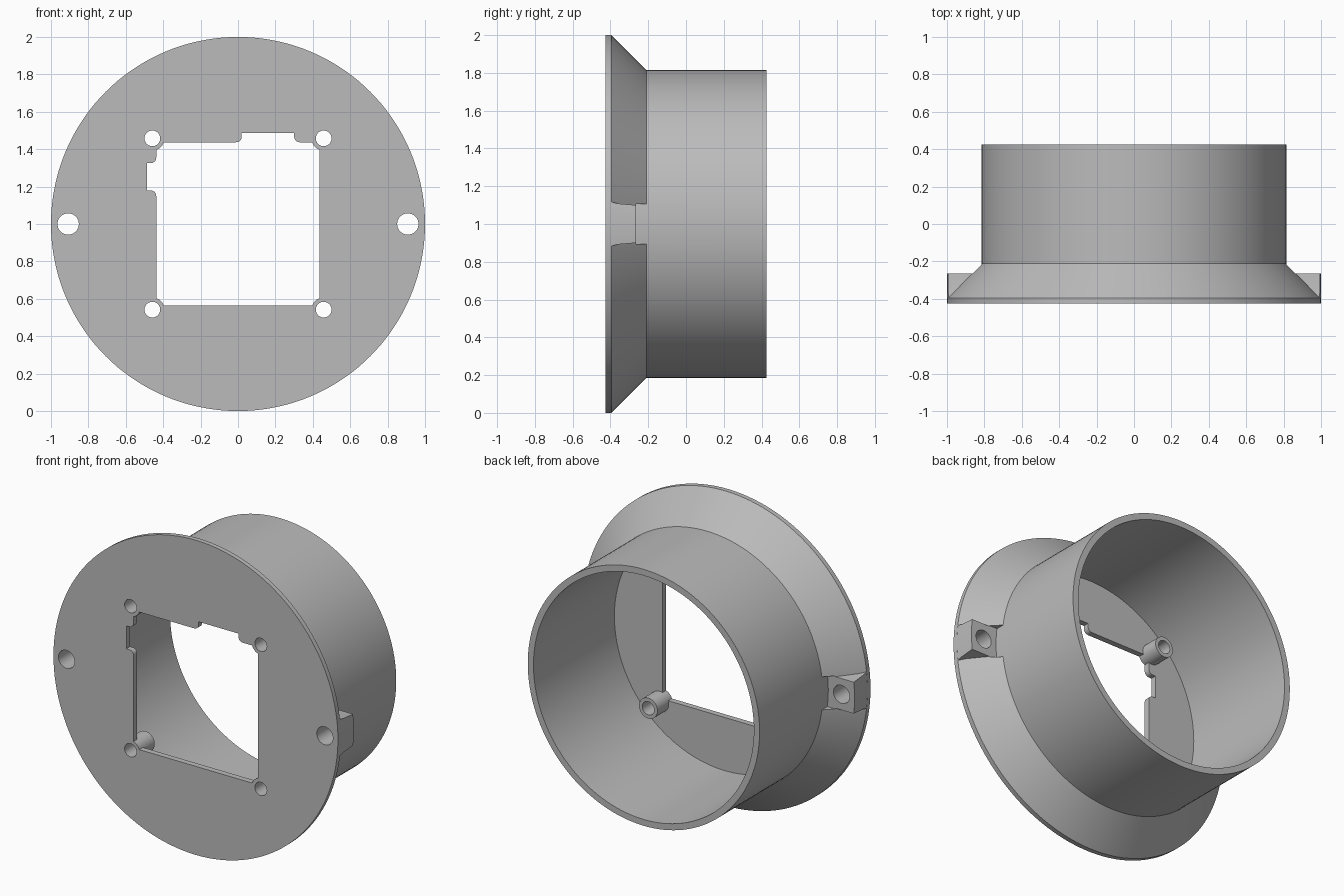
import bpy, bmesh, math

cube = bpy.data.objects.get("Cube")
if cube:
    bpy.data.objects.remove(cube, do_unlink=True)

FRONT, BACK = -0.425, 0.425
RIM, SEAT, NECK = -0.395, -0.265, -0.21      # rim edge, lug seat, end of cone
TUBE_R, BORE_R, FLOOR = 0.815, 0.775, -0.388
MID = 1.0                                    # height of the axis
HALF, NOTCH, R = 0.437, 0.487, 0.03          # opening half size, notch depth, rounding

mat = bpy.data.materials.new("light grey")
mat.use_nodes = True
GREY = (0.5, 0.5, 0.5, 1)
mat.diffuse_color = GREY
mat.node_tree.nodes["Principled BSDF"].inputs["Base Color"].default_value = GREY


def loft(name, sections):
    """Closed solid through (y, [(x, z), ...]) sections along the axis."""
    bm = bmesh.new()
    rings = [[bm.verts.new((x, y, z + MID)) for x, z in pts] for y, pts in sections]
    n = len(rings[0])
    for a, b in zip(rings, rings[1:]):
        for i in range(n):
            j = (i + 1) % n
            bm.faces.new((a[i], a[j], b[j], b[i]))
    bm.faces.new(rings[0])
    bm.faces.new(rings[-1])
    bmesh.ops.recalc_face_normals(bm, faces=bm.faces)
    me = bpy.data.meshes.new(name)
    bm.to_mesh(me)
    bm.free()
    me.materials.append(mat)
    ob = bpy.data.objects.new(name, me)
    bpy.context.collection.objects.link(ob)
    return ob


def circle(r, n=144, cx=0, cz=0):
    return [(cx + r * math.cos(math.tau * i / n), cz + r * math.sin(math.tau * i / n))
            for i in range(n)]


def rect(x0, x1, h):
    return [(x0, -h), (x1, -h), (x1, h), (x0, h)]


def rod(name, r, y0, y1, n=144, cx=0, cz=0):
    pts = circle(r, n, cx, cz)
    return loft(name, [(y0, pts), (y1, pts)])


def combine(target, tool, operation):
    mod = target.modifiers.new(operation.lower(), 'BOOLEAN')
    mod.operation, mod.object, mod.solver = operation, tool, 'EXACT'
    bpy.context.view_layer.objects.active = target
    bpy.ops.object.modifier_apply(modifier=mod.name)
    bpy.data.objects.remove(tool, do_unlink=True)


def arc(cx, cz, start, end, steps=6):
    return [(cx + R * math.cos(t), cz + R * math.sin(t)) for t in
            (math.radians(start + (end - start) * i / steps) for i in range(steps + 1))]


# Flange: thin rim and cone
body = loft("camera_ring_mount".replace("camera_", ""), [
    (FRONT, circle(1)), (RIM, circle(1)), (NECK, circle(TUBE_R))])

# Side lugs with a flat screw seat
for s in (-1, 1):
    lug = loft("lug", [(-0.41, rect(s * 0.7, s * 1.1, 0.12)),
                       (-0.36, rect(s * 0.7, s * 1.1, 0.108)),
                       (SEAT, rect(s * 0.7, s * 1.1, 0.1))])
    combine(lug, rod("lug_trim", 0.9995, -0.6, 0.1), 'INTERSECT')
    combine(body, lug, 'UNION')
    pocket = loft("pocket", [(SEAT, rect(s * 0.7, s * 1.1, 0.105)),
                             (0, rect(s * 0.7, s * 1.1, 0.105))])
    combine(body, pocket, 'DIFFERENCE')

# Tube and its bore
combine(body, rod("tube", TUBE_R, -0.4, BACK), 'UNION')
combine(body, rod("bore", BORE_R, FLOOR, 0.6), 'DIFFERENCE')

# Square opening with a rounded notch in the top and in the right-hand side
top_a, top_b, side_a, side_b = 0.02, 0.3, 0.18, 0.325
outline = [(-HALF, -HALF), (HALF, -HALF), (HALF, HALF)]
outline += arc(top_b + R, HALF + R, 270, 180) + [(top_b, NOTCH), (top_a, NOTCH)]
outline += arc(top_a - R, HALF + R, 0, -90) + [(-HALF, HALF)]
outline += arc(-HALF - R, side_b + R, 0, -90) + [(-NOTCH, side_b), (-NOTCH, side_a)]
outline += arc(-HALF - R, side_a - R, 90, 0)
combine(body, loft("opening", [(-0.6, outline), (-0.3, outline)]), 'DIFFERENCE')

# Corner bosses with screw holes
P = 0.458
for sx in (-1, 1):
    for sz in (-1, 1):
        combine(body, rod("boss", 0.065, FRONT, -0.275, 40, sx * P, sz * P), 'UNION')
        combine(body, rod("boss_hole", 0.042, -0.6, 0, 40, sx * P, sz * P), 'DIFFERENCE')
    combine(body, rod("lug_hole", 0.057, -0.6, 0, 48, sx * 0.908), 'DIFFERENCE')

body.name = "ring_mount"
bpy.ops.object.select_all(action='DESELECT')
body.select_set(True)
bpy.context.view_layer.objects.active = body
bpy.ops.object.shade_smooth_by_angle(angle=math.radians(25))
